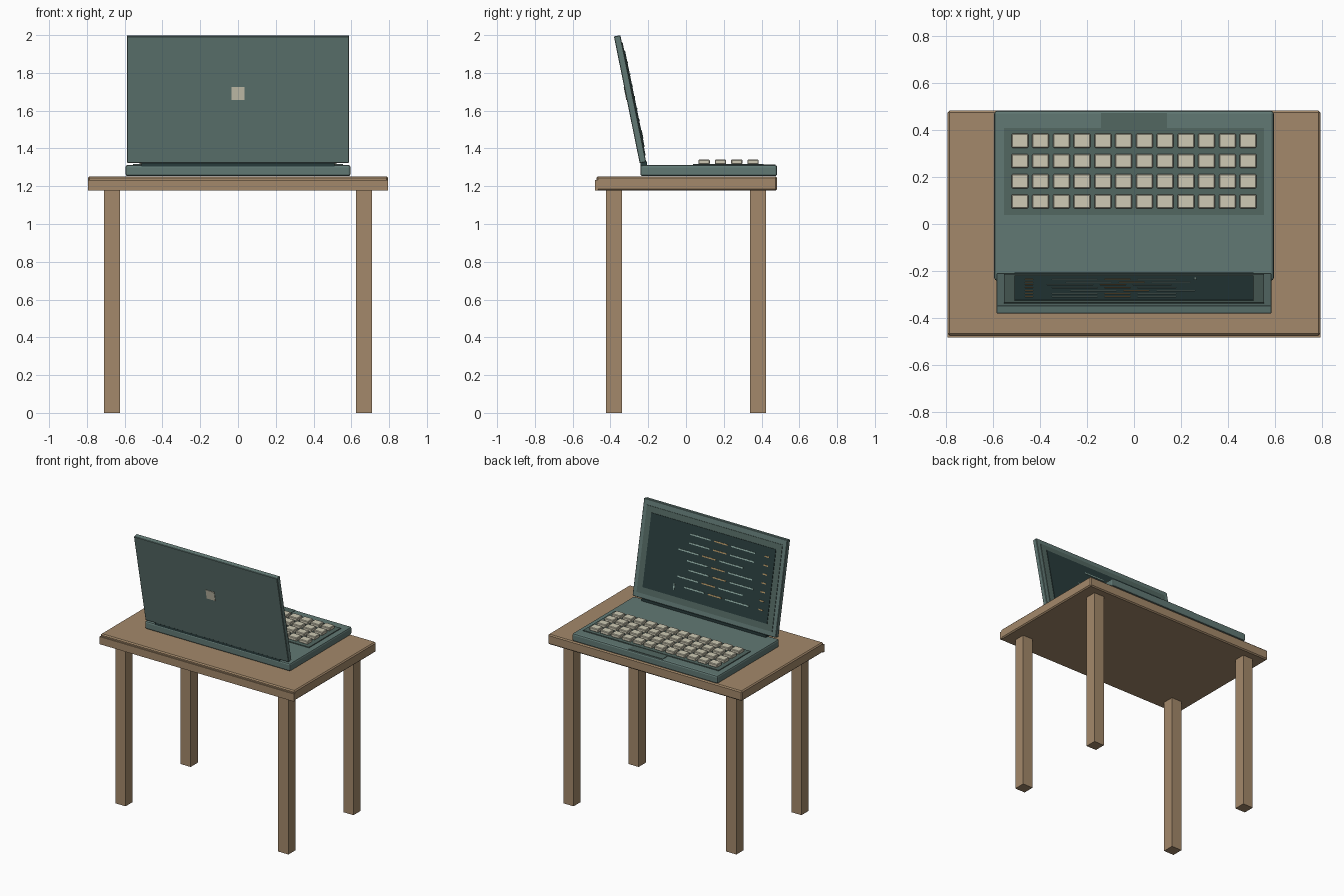
import bpy, bmesh, math
from mathutils import Matrix, Vector

if "Cube" in bpy.data.objects:
    bpy.data.objects.remove(bpy.data.objects["Cube"])


def material(name, rgb):
    m = bpy.data.materials.new(name)
    m.diffuse_color = (*rgb, 1)
    m.use_nodes = True
    m.node_tree.nodes["Principled BSDF"].inputs["Base Color"].default_value = m.diffuse_color
    return m


WOOD = material("wood", (0.37, 0.25, 0.145))
SHELL = material("shell", (0.12, 0.19, 0.175))
TRIM = material("trim", (0.085, 0.135, 0.12))
DARK = material("dark_glass", (0.022, 0.045, 0.045))
KEY = material("key", (0.62, 0.59, 0.46))
PALE = material("pale_line", (0.3, 0.45, 0.4))
TAN = material("tan_line", (0.45, 0.3, 0.13))


def boxes(name, spans, mat, bevel=0, segments=1, matrix=None):
    """One object made of boxes, each given as (x0, x1, y0, y1, z0, z1)."""
    bm = bmesh.new()
    for x0, x1, y0, y1, z0, z1 in spans:
        centre = Vector((x0 + x1, y0 + y1, z0 + z1)) / 2
        size = Vector((x1 - x0, y1 - y0, z1 - z0))
        bmesh.ops.create_cube(bm, size=1, matrix=Matrix.Translation(centre) @ Matrix.Diagonal((*size, 1)))
    if bevel:
        bmesh.ops.bevel(bm, geom=bm.edges[:], offset=bevel, segments=segments, profile=0.5, affect='EDGES')
    mesh = bpy.data.meshes.new(name)
    bm.to_mesh(mesh)
    bm.free()
    mesh.materials.append(mat)
    ob = bpy.data.objects.new(name, mesh)
    if matrix:
        ob.matrix_world = matrix
    bpy.context.collection.objects.link(ob)
    return ob


# Table
boxes("table_top", [(-0.795, 0.795, -0.475, 0.483, 1.178, 1.252)], WOOD, 0.008)
boxes("table_front_lip", [(-0.795, 0.795, -0.483, -0.465, 1.178, 1.234)], WOOD)
for sx, side in ((-1, "left"), (1, "right")):
    for sy, end in ((-1, "front"), (1, "back")):
        x, y = sx * 0.667, sy * 0.381
        boxes(f"{end}_{side}_leg", [(x - 0.042, x + 0.042, y - 0.042, y + 0.042, 0, 1.18)], WOOD)

# Laptop body
boxes("laptop_base", [(-0.596, 0.596, -0.242, 0.483, 1.253, 1.312)], SHELL, 0.012, 2)
boxes("keyboard_tray", [(-0.555, 0.555, 0.038, 0.41, 1.306, 1.318)], TRIM)
boxes("trackpad", [(-0.14, 0.14, 0.41, 0.474, 1.306, 1.315)], TRIM)
boxes("hinge_bar", [(-0.51, 0.51, -0.242, -0.206, 1.305, 1.332)], DARK)

# Keys, 12 columns by 4 rows
keys = []
for col in range(12):
    for row in range(4):
        x, y = (col - 5.5) * 0.0885, 0.096 + row * 0.0863
        keys.append((x - 0.036, x + 0.036, y - 0.03, y + 0.03, 1.316, 1.341))
boxes("keys", keys, KEY, 0.004)

# Tilted lid: local z runs up the lid, +y faces the keyboard
tilt = Matrix.Translation((0, -0.228, 1.325)) @ Matrix.Rotation(math.radians(11.5), 4, 'X')
boxes("screen_lid", [(-0.587, 0.587, -0.0175, 0.0175, 0, 0.685)], SHELL, 0.003, matrix=tilt)
boxes("screen_bezel", [(-0.555, 0.555, 0.015, 0.0215, 0.035, 0.645)], TRIM, matrix=tilt)
boxes("screen_panel", [(-0.51, 0.51, 0.018, 0.0255, 0.08, 0.602)], DARK, matrix=tilt)
boxes("lid_badge", [(-0.035, 0.035, -0.0205, -0.015, 0.342, 0.412)], KEY, matrix=tilt)

# Abstract lines on the screen
pale, tan = [], []
for row in range(7):
    z = 0.535 - row * 0.062
    shift = (0, 0, 0.08, 0, -0.02, 0.06, 0)[row]

    def stripe(x0, x1):
        return (x0, x1, 0.024, 0.028, z - 0.0045, z + 0.0045)
    tan.append(stripe(-0.465, -0.43))
    pale.append(stripe(-0.35 + shift, -0.155 + shift))
    tan.append(stripe(-0.125 + shift, -0.015 + shift))
    pale.append(stripe(0.015 + shift, 0.18 + shift))
pale.append((0.256, 0.266, 0.024, 0.028, 0.125, 0.17))
boxes("screen_pale_lines", pale, PALE, matrix=tilt)
boxes("screen_tan_lines", tan, TAN, matrix=tilt)
